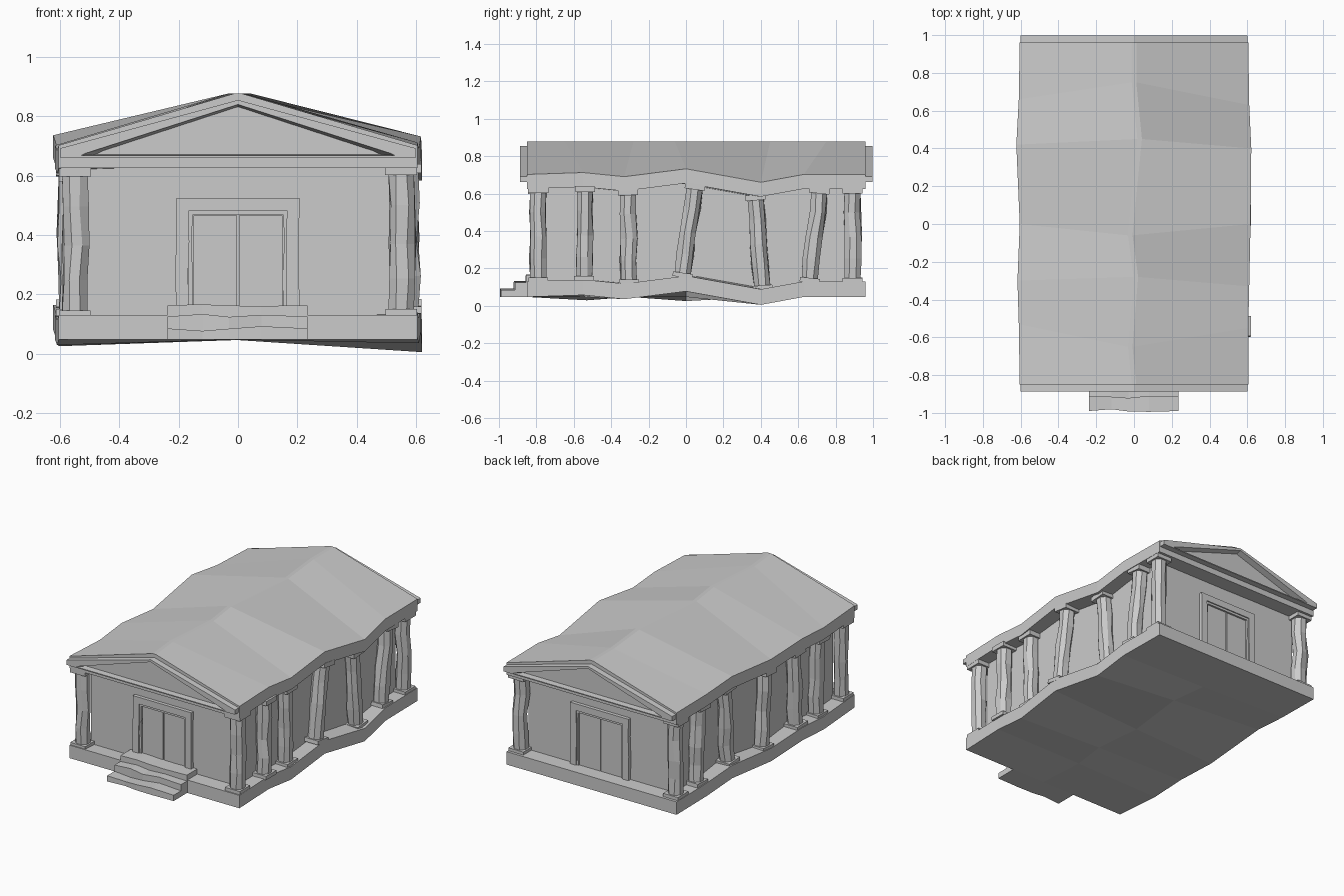
import bpy, bmesh, random
from mathutils import Vector

if "Cube" in bpy.data.objects:
    bpy.data.objects.remove(bpy.data.objects["Cube"])

random.seed(4)


def add_mesh(name, verts, faces):
    bm = bmesh.new()
    vs = [bm.verts.new(v) for v in verts]
    for f in faces:
        bm.faces.new([vs[i] for i in f])
    bmesh.ops.recalc_face_normals(bm, faces=bm.faces)
    me = bpy.data.meshes.new(name)
    bm.to_mesh(me)
    bm.free()
    ob = bpy.data.objects.new(name, me)
    bpy.context.collection.objects.link(ob)
    return ob


def loft(name, rings, closed=False):
    """Skin equal-length rings; cap the ends or close the loop."""
    n, m = len(rings[0]), len(rings)
    verts = [p for r in rings for p in r]
    faces = []
    for i in range(m if closed else m - 1):
        j = (i + 1) % m
        for k in range(n):
            l = (k + 1) % n
            faces.append((i * n + k, i * n + l, j * n + l, j * n + k))
    if not closed:
        faces += [tuple(range(n)), tuple((m - 1) * n + k for k in range(n))]
    return add_mesh(name, verts, faces)


def box(name, x0, x1, y0, y1, z0, z1):
    return loft(name, [[(x0, y, z0), (x1, y, z0), (x1, y, z1), (x0, y, z1)] for y in (y0, y1)])


def flip(y, back):
    return 0.11 - y if back else y


# Wobbly side lines: y station, height offset, outward offset
RIGHT = [(-.85, 0, 0), (-.55, .01, 0), (-.33, -.012, .005), (0, .03, .012),
         (.4, -.042, .016), (.63, 0, .005), (.96, 0, 0)]
LEFT = [(-.85, 0, 0), (-.53, -.018, .005), (-.3, 0, .012), (0, -.022, .0),
        (.42, .034, .018), (.66, .008, .005), (.96, 0, 0)]
RIDGE = [(-.85, 0), (-.65, -.02), (-.28, .01), (-.06, -.02), (.45, .03), (.75, 0), (.96, 0)]


def height(line, y):
    for a, b in zip(line, line[1:]):
        if a[0] <= y <= b[0]:
            return a[1] + (b[1] - a[1]) * (y - a[0]) / (b[0] - a[0])
    return 0


# Base slab: level along the middle, rippling at the sides
loft("base_slab", [[(-.605 - l[2], l[0], .047 + l[1]), (c[1], (l[0] + r[0]) / 2, .047),
                    (.605 + r[2], r[0], .047 + r[1]), (.605 + r[2], r[0], .13 + r[1]),
                    (c[1], (l[0] + r[0]) / 2, .13), (-.605 - l[2], l[0], .13 + l[1])]
                   for l, r, c in zip(LEFT, RIGHT, RIDGE)])

# Roof with deep eaves and a wandering ridge
loft("roof", [[(-.605 - l[2], l[0], .625 + l[1]), (c[1], (l[0] + r[0]) / 2, .625),
               (.605 + r[2], r[0], .625 + r[1]), (.605 + r[2], r[0], .702 + r[1]),
               (c[1] + .012, c[0], .877), (c[1] - .012, c[0], .877),
               (-.605 - l[2], l[0], .702 + l[1])]
              for l, r, c in zip(LEFT, RIGHT, RIDGE)])

# Hall walls, slightly buckled along the sides
loft("walls", [[(-.52 - dx, y, .11 + height(LEFT, y)), (0, y, .11), (.52 + dx, y, .11 + height(RIGHT, y)),
                (.52 - dx, y + s, .635 + height(RIGHT, y)), (0, y, .635),
                (-.52 + dx, y + s, .635 + height(LEFT, y))]
               for y, dx, s in [(-.75, 0, 0), (-.5, .004, 0), (-.3, -.005, 0), (0, .005, .05),
                                (.4, -.005, -.03), (.65, .004, .03), (.86, 0, 0)]])


# Columns with plinth and capital, leaning with the slab
def column(name, x, y0, y1, line):
    a = Vector((x, y0, .125 + height(line, y0)))
    b = Vector((x, y1, .63 + height(line, y1)))
    up = (b - a).normalized()
    u = Vector((1, 0, 0))
    v = up.cross(u)

    def slab(part, p, q, half):
        loft(name + part, [[c + u * half * i + v * half * j for i, j in
                            ((-1, -1), (1, -1), (1, 1), (-1, 1))] for c in (p, q)])

    slab("_plinth", a, a + up * .024, .053)
    slab("_capital", b - up * .03, b, .054)
    prof = [(1, .42), (.42, 1), (-.42, 1), (-1, .42), (-1, -.42), (-.42, -1), (.42, -1), (1, -.42)]
    rings = []
    for t in (.03, .25, .48, .74, .96):
        w = .005 if .1 < t < .9 else 0
        c = a.lerp(b, t) + u * random.uniform(-w, w) + v * random.uniform(-w, w)
        rings.append([c + u * (.043 * i + random.uniform(-w, w))
                      + v * (.043 * j + random.uniform(-w, w)) for i, j in prof])
    loft(name + "_shaft", rings)


RIGHT_COLS = [(-.79, -.79), (-.545, -.54), (-.305, -.31), (-.02, .05), (.41, .37), (.66, .715), (.89, .89)]
LEFT_COLS = [(-.79, -.79), (-.53, -.55), (-.31, -.29), (.02, -.01), (.38, .42), (.69, .66), (.89, .89)]
for i, (r, l) in enumerate(zip(RIGHT_COLS, LEFT_COLS)):
    column(f"right_column_{i}", .55 + (.015 if i in (1, 3) else 0), *r, RIGHT)
    column(f"left_column_{i}", -.55 - (.01 if i in (2, 4) else 0), *l, LEFT)


def frame(name, outer, inner, y0, y1, inner_back):
    """Ring-shaped frame between two outlines in the x-z plane."""
    return loft(name, [[(o[0], y0, o[1]), (o[0], y1, o[1]), (b[0], y1, b[1]), (n[0], y0, n[1])]
                       for o, n, b in zip(outer, inner, inner_back)], closed=True)


def gable(xa, za, xb, zb, top):
    return [(-xa, za), (xa, za), (xb, zb), (0, top), (-xb, zb)]


# Door trim: wobbly bent strip around the opening
def door_trim(name, x, w, z0, z1, y0, y1):
    rings = []
    path = [(-1, 0), (-1, .4), (-1, .7), (-1, 1), (1, 1), (1, .7), (1, .4), (1, 0)]
    for s, t in path:
        k = random.uniform(-.005, .005) if 0 < t < 1 else 0
        zo, zi = z0 + (z1 - z0) * t, z0 + (z1 - w - z0) * t
        rings.append([(s * x + k, y0, zo), (s * x + k, y1, zo),
                      (s * (x - w) + k, y1, zi), (s * (x - w) + k, y0, zi)])
    loft(name, rings)


# Pediments and double doors, front and back
for back in (False, True):
    tag = "back" if back else "front"
    f = lambda y: flip(y, back)
    frame(tag + "_pediment", gable(.6, .662, .6, .692, .855), gable(.53, .668, .515, .675, .84),
          f(-.888), f(-.848), gable(.48, .671, .45, .685, .832))
    z0 = .125
    door_trim(tag + "_door_surround", .208, .043, z0, .525, f(-.772), f(-.74))
    door_trim(tag + "_door_inner_trim", .167, .014, z0, .482, f(-.765), f(-.74))
    for s, n in ((-1, "left"), (1, "right")):
        xs = sorted((s * .003, s * .15))
        box(f"{tag}_door_{n}", *xs, f(-.757), f(-.74), z0, .465)


# Front steps with uneven edges
def step(name, y0, y1, z0, z1, w):
    rings = []
    for i, x in enumerate((-.238, -.12, -.03, .08, .235)):
        dy = random.uniform(-w, w) if 0 < i < 4 else 0
        dz = random.uniform(-w, w) if 0 < i < 4 else 0
        rings.append([(x, y0 + dy, z0), (x, y1, z0), (x, y1, z1 + dz), (x, y0 + dy, z1 + dz)])
    loft(name, rings)


step("lower_step", -.99, -.84, .048, .085, .01)
step("middle_step", -.915, -.84, .06, .125, .01)
step("upper_step", -.855, -.74, .1, .163, .004)
